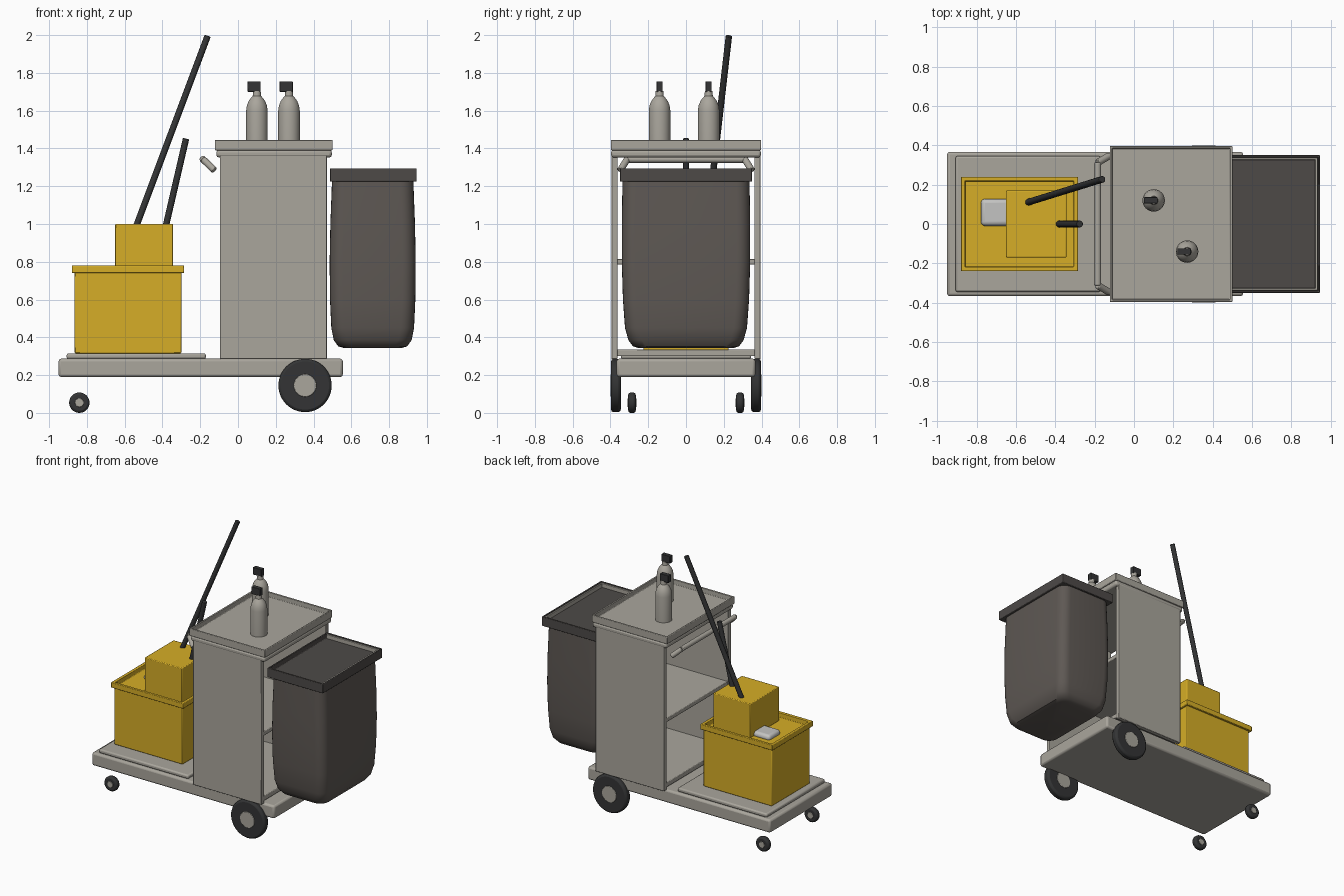
import bpy, bmesh, math
from mathutils import Vector

if "Cube" in bpy.data.objects:
    bpy.data.objects.remove(bpy.data.objects["Cube"])


def material(name, r, g, b):
    m = bpy.data.materials.new(name)
    m.diffuse_color = (r, g, b, 1)
    m.use_nodes = True
    m.node_tree.nodes["Principled BSDF"].inputs["Base Color"].default_value = m.diffuse_color
    return m


GREY = material("warm_grey", 0.40, 0.38, 0.335)
YELLOW = material("yellow", 0.67, 0.42, 0.02)
BAG = material("bag_brown_grey", 0.112, 0.098, 0.088)
LID = material("dark_brown_grey", 0.075, 0.068, 0.064)
BLACK = material("black", 0.033, 0.034, 0.035)
MOP = material("mop_light_grey", 0.55, 0.55, 0.54)


def finish(name, bm, mat, bevel=0.0, segments=2):
    bmesh.ops.recalc_face_normals(bm, faces=bm.faces)
    me = bpy.data.meshes.new(name)
    bm.to_mesh(me)
    bm.free()
    me.materials.append(mat)
    ob = bpy.data.objects.new(name, me)
    bpy.context.collection.objects.link(ob)
    if bevel:
        mod = ob.modifiers.new("Bevel", 'BEVEL')
        mod.width = bevel
        mod.segments = segments
        mod.limit_method = 'ANGLE'
    bpy.ops.object.select_all(action='DESELECT')
    bpy.context.view_layer.objects.active = ob
    ob.select_set(True)
    bpy.ops.object.shade_smooth_by_angle(angle=math.radians(35))
    return ob


def box(name, x, y, z, mat, bevel=0.004, rim=None):
    """Box from (min, max) pairs; rim = (wall, depth) sinks the top face."""
    bm = bmesh.new()
    bmesh.ops.create_cube(bm, size=1)
    for v in bm.verts:
        v.co = [(p[0] + p[1]) / 2 + c * (p[1] - p[0]) for c, p in zip(v.co, (x, y, z))]
    if rim:
        bm.normal_update()
        top = max(bm.faces, key=lambda f: f.calc_center_median().z)
        bmesh.ops.inset_individual(bm, faces=[top], thickness=rim[0])
        bmesh.ops.inset_individual(bm, faces=[top], thickness=0.002, depth=-rim[1])
    return finish(name, bm, mat, bevel)


def rod(name, a, b, r, mat, bevel=0.004, sides=24):
    a, b = Vector(a), Vector(b)
    bm = bmesh.new()
    bmesh.ops.create_cone(bm, cap_ends=True, segments=sides, radius1=r, radius2=r, depth=(b - a).length)
    rot = (b - a).to_track_quat('Z', 'Y').to_matrix()
    for v in bm.verts:
        v.co = rot @ v.co + (a + b) / 2
    return finish(name, bm, mat, bevel)


def loft(name, rings, mat):
    """Skin a stack of equally long point rings and cap both ends."""
    bm = bmesh.new()
    loops = [[bm.verts.new(p) for p in ring] for ring in rings]
    n = len(loops[0])
    for lo, hi in zip(loops, loops[1:]):
        for i in range(n):
            bm.faces.new((lo[i], lo[(i + 1) % n], hi[(i + 1) % n], hi[i]))
    bm.faces.new(loops[0][::-1])
    bm.faces.new(loops[-1])
    return finish(name, bm, mat)


def rounded_ring(cx, z, hx, hy, r=0.07, steps=6):
    pts = []
    for q, (sx, sy) in enumerate(((1, 1), (-1, 1), (-1, -1), (1, -1))):
        for i in range(steps + 1):
            a = math.pi / 2 * (q + i / steps)
            pts.append((cx + sx * (hx - r) + r * math.cos(a), sy * (hy - r) + r * math.sin(a), z))
    return pts


# Base platform and bucket plate
box("platform", (-0.95, 0.555), (-0.367, 0.367), (0.19, 0.287), GREY, 0.014)
box("bucket_plate", (-0.907, -0.17), (-0.345, 0.345), (0.285, 0.315), GREY, 0.01)

# Wheels
for side, s in (("front", -1), ("back", 1)):
    rod(f"{side}_large_tire", (0.355, s * 0.345, 0.145), (0.355, s * 0.397, 0.145), 0.141, BLACK, 0.014, 48)
    rod(f"{side}_large_hub", (0.355, s * 0.343, 0.145), (0.355, s * 0.4, 0.145), 0.06, GREY, 0.003, 32)
    rod(f"{side}_caster_tire", (-0.84, s * 0.266, 0.054), (-0.84, s * 0.306, 0.054), 0.054, BLACK, 0.012, 32)
    rod(f"{side}_caster_hub", (-0.84, s * 0.263, 0.054), (-0.84, s * 0.309, 0.054), 0.023, GREY, 0.002)
    # Cabinet side panels
    box(f"{side}_panel", (-0.095, 0.47), sorted((s * 0.363, s * 0.395)), (0.285, 1.37), GREY)

# Cabinet shelves and top tray
box("bottom_shelf", (-0.09, 0.465), (-0.366, 0.366), (0.3, 0.335), GREY)
box("middle_shelf", (-0.09, 0.465), (-0.366, 0.366), (0.785, 0.815), GREY)
box("tray_support", (-0.115, 0.497), (-0.397, 0.397), (1.352, 1.392), GREY, 0.014)
box("top_tray", (-0.123, 0.5), (-0.397, 0.397), (1.39, 1.445), GREY, 0.004, rim=(0.016, 0.035))

# Push handle: one bar with two splayed arms
ends = [(-0.125, 0.347, 1.285), (-0.185, 0.312, 1.342), (-0.185, -0.312, 1.342), (-0.125, -0.347, 1.285)]
for part, a, b in zip(("handle_back_arm", "handle_bar", "handle_front_arm"), ends, ends[1:]):
    rod(part, a, b, 0.018, GREY)

# Waste bag with its lid frame
profile = [(0.343, 0.15, 0.25), (0.352, 0.182, 0.28), (0.385, 0.206, 0.305), (0.45, 0.219, 0.323),
           (0.6, 0.226, 0.334), (0.8, 0.228, 0.34), (1.0, 0.224, 0.34), (1.24, 0.215, 0.336)]
loft("waste_bag", [rounded_ring(0.713, *p) for p in profile], BAG)
box("bag_lid", (0.487, 0.945), (-0.35, 0.35), (1.225, 1.295), LID, 0.004, rim=(0.014, 0.035))
for s in (-1, 1):
    box("bag_frame_side", (0.5, 0.932), sorted((s * 0.326, s * 0.338)), (1.258, 1.29), GREY, 0.003)
box("bag_frame_end", (0.921, 0.933), (-0.338, 0.338), (1.258, 1.29), GREY, 0.003)

# Mop bucket, wringer, mop and lever
box("bucket", (-0.865, -0.3), (-0.225, 0.225), (0.315, 0.745), YELLOW, 0.006)
box("bucket_rim", (-0.88, -0.285), (-0.24, 0.24), (0.74, 0.78), YELLOW, 0.004, rim=(0.03, 0.034))
box("wringer", (-0.65, -0.343), (-0.17, 0.17), (0.745, 1.0), YELLOW, 0.005)
box("mop_head", (-0.778, -0.63), (-0.01, 0.128), (0.73, 0.778), MOP, 0.022).modifiers["Bevel"].segments = 4
rod("mop_pole", (-0.54, 0.11, 0.985), (-0.161, 0.227, 1.995), 0.017, BLACK, 0.003)
rod("wringer_lever", (-0.383, 0, 0.985), (-0.275, 0, 1.452), 0.017, BLACK, 0.003)

# Spray bottles
outline = [(1.412, 0.057), (1.6, 0.057), (1.628, 0.053), (1.652, 0.043), (1.668, 0.031), (1.678, 0.022), (1.705, 0.02)]
for n, (x, y) in enumerate(((0.1, 0.12), (0.27, -0.14)), 1):
    rings = [[(x + r * math.cos(a * math.pi / 16), y + r * math.sin(a * math.pi / 16), z) for a in range(32)]
             for z, r in outline]
    loft(f"bottle_{n}", rings, GREY)
    box(f"bottle_cap_{n}", (x - 0.05, x + 0.02), (y - 0.016, y + 0.016), (1.7, 1.755), BLACK, 0.003)
